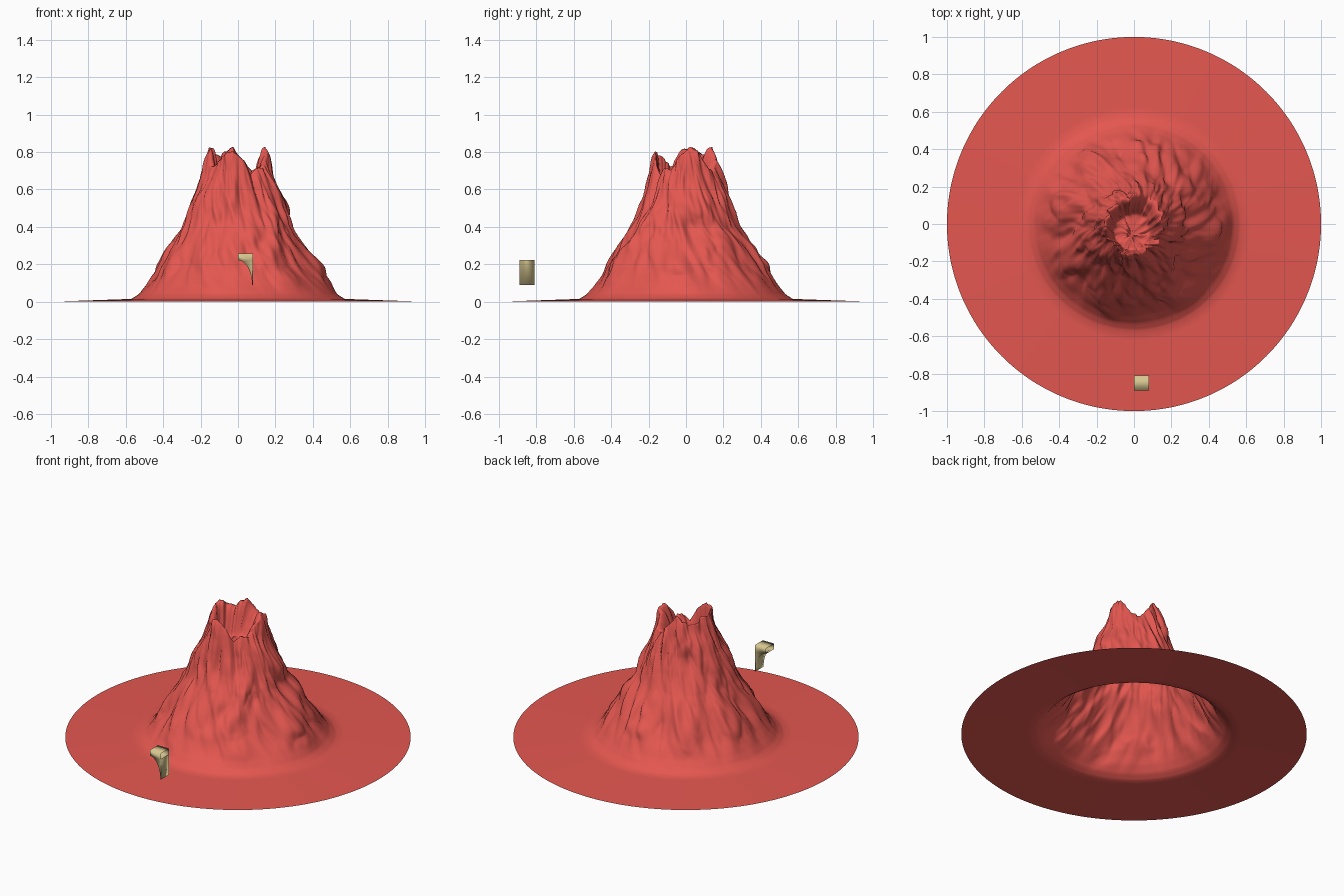
import bpy, bmesh, math
from mathutils import noise, Vector

if "Cube" in bpy.data.objects:
    bpy.data.objects.remove(bpy.data.objects["Cube"])

def material(name, col):
    m = bpy.data.materials.new(name)
    m.diffuse_color = (*col, 1)
    m.use_nodes = True
    m.node_tree.nodes["Principled BSDF"].inputs["Base Color"].default_value = m.diffuse_color
    return m

def make_object(name, bm, mat):
    for f in bm.faces:
        f.smooth = True
    me = bpy.data.meshes.new(name)
    bm.to_mesh(me)
    bm.free()
    ob = bpy.data.objects.new(name, me)
    bpy.context.collection.objects.link(ob)
    me.materials.append(mat)
    return ob

def interp(table, x):
    for (a, va), (b, vb) in zip(table, table[1:]):
        if x <= b:
            return va + (vb - va) * max(0, (x - a) / (b - a))
    return table[-1][1]

def smooth(t):
    t = max(0, min(1, t))
    return t * t * (3 - 2 * t)

# Flank radius by height, and rim height by azimuth in degrees
FLANK = [(.015, .57), (.04, .53), (.08, .495), (.15, .445), (.23, .395), (.31, .345), (.4, .29),
         (.5, .245), (.6, .208), (.7, .182), (.78, .165), (.83, .148)]
RIM = [(0, .81), (10, .83), (30, .78), (45, .71), (62, .69), (78, .75), (100, .825), (130, .785),
       (150, .8), (167, .83), (190, .81), (205, .73), (215, .73), (235, .77), (260, .81),
       (280, .76), (297, .68), (315, .72), (330, .70), (348, .78), (360, .81)]
N, SKIRT, SLOPE, CRATER = 240, 8, 90, 16

def fold(a, z, k):
    # Ridges running down the slope, slightly swirled
    s = a + .5 * z
    p = Vector((math.cos(s) * k, math.sin(s) * k, z * 4.5))
    warp = noise.noise(p * .6 + Vector((5, 2, 8)))
    return noise.noise(p + Vector((warp, -warp, warp)))

def column(a):
    top = interp(RIM, math.degrees(a)) + .015 * fold(a, 3, 5)
    top = min(top, .83)
    pts = []
    for i in range(SKIRT):
        t = i / SKIRT
        pts.append((math.cos(a) * (1 - .43 * t), math.sin(a) * (1 - .43 * t), .015 * t))
    for i in range(SLOPE + 1):
        z = .015 + (top - .015) * i / SLOPE
        fade = smooth((z - .01) / .2)
        d = .045 * fold(a, z, 2.2) + .024 * fold(a, z, 5.5) + .012 * fold(a + 2, z * 2, 10)
        d -= .02 * (.5 - abs(fold(a + 1, z, 4)) * 2)
        r = interp(FLANK, z) + d * fade * (1 - .65 * z) + .006 * fade
        # Low parts of the rim sit further in
        r *= 1 - 1.2 * (.83 - top) * (i / SLOPE) ** 8
        pts.append((math.cos(a) * r, math.sin(a) * r, z))
    # Crater wall falling to a small floor set towards the front
    rx, ry, rz = pts[-1]
    for i in range(1, CRATER + 1):
        t = i / CRATER
        w = smooth(t / .7)
        fr = .07 * (1 - smooth((t - .65) / .35) * .95)
        h = t ** .75
        x = rx + (-.015 + fr * math.cos(a) - rx) * h
        y = ry + (-.06 + fr * math.sin(a) - ry) * h
        z = rz + (.62 - rz) * w + .02 * fold(a, t, 3) * math.sin(math.pi * t)
        pts.append((x, y, z))
    return pts

# Volcano: one open sheet with skirt, flank and crater
bm = bmesh.new()
cols = [[bm.verts.new(p) for p in column(2 * math.pi * i / N)] for i in range(N)]
for i in range(N):
    a, b = cols[i], cols[(i + 1) % N]
    for j in range(len(a) - 1):
        bm.faces.new((a[j], b[j], b[j + 1], a[j + 1]))
bm.faces.new([c[-1] for c in cols])
make_object("volcano", bm, material("red_rock", (.78, .095, .08)))

# Small bracket: curved underside, open at both ends of the top bar
arc = []
for i in range(11):
    t = math.pi / 2 * i / 10
    arc.append((.075 * math.sin(t), .09 + .132 * math.cos(t)))
outline = arc + [(.08, .09), (.08, .222), (.08, .257), (0, .257)]
bm = bmesh.new()
front = [bm.verts.new((x, -.89, z)) for x, z in outline]
back = [bm.verts.new((x, -.81, z)) for x, z in outline]
n = len(outline)
bm.faces.new(front)
bm.faces.new(back[::-1])
for i in range(n):
    if i not in (n - 1, n - 3):
        j = (i + 1) % n
        bm.faces.new((front[j], front[i], back[i], back[j]))
make_object("bracket", bm, material("tan", (.68, .57, .28)))
